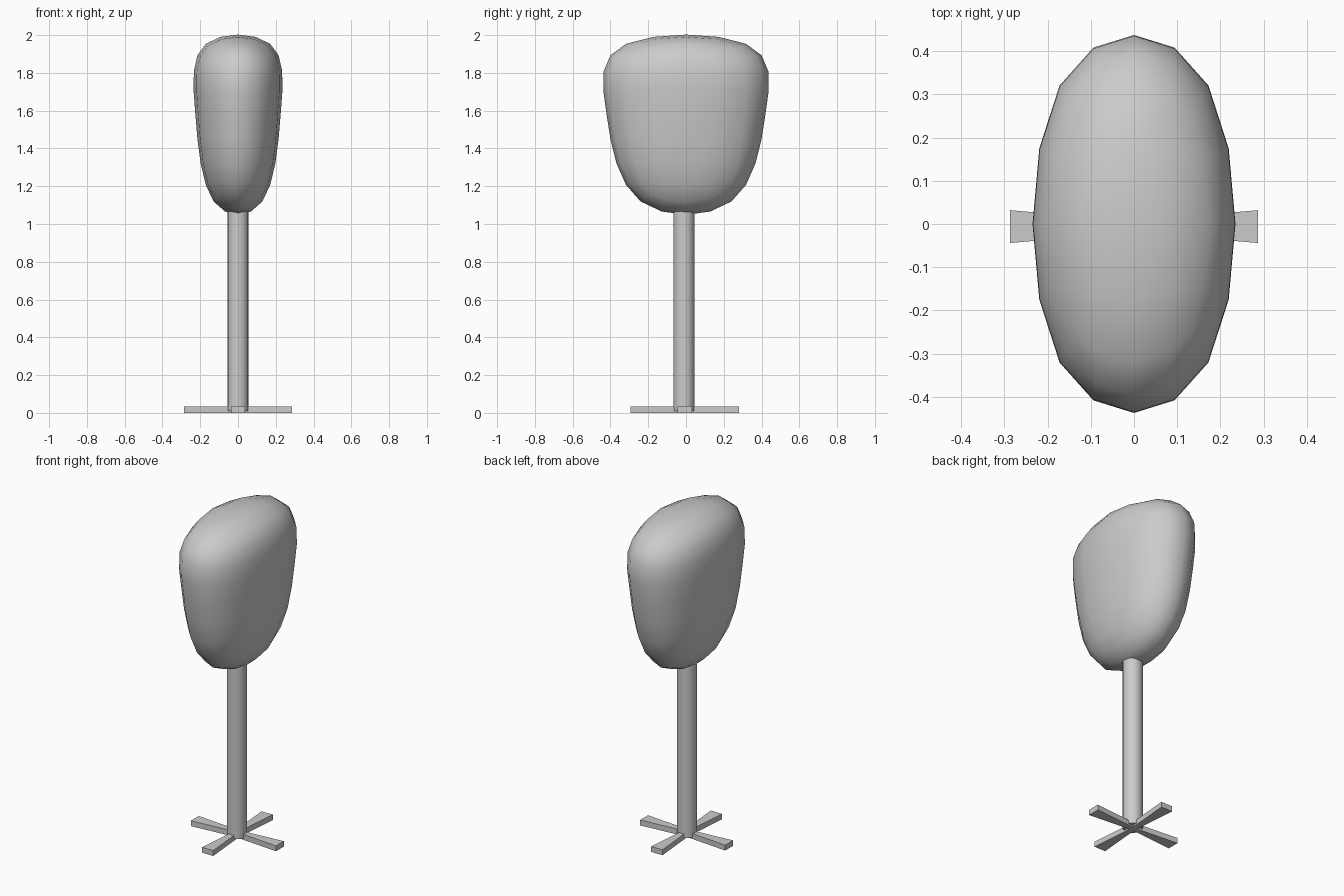
import bpy, bmesh, math

if "Cube" in bpy.data.objects:
    bpy.data.objects.remove(bpy.data.objects["Cube"])

def mesh_object(name, bm):
    bmesh.ops.recalc_face_normals(bm, faces=bm.faces)
    me = bpy.data.meshes.new(name)
    bm.to_mesh(me)
    bm.free()
    ob = bpy.data.objects.new(name, me)
    bpy.context.collection.objects.link(ob)
    return ob

# Crown: three-level tapered box cage, rounded by subdivision
bm = bmesh.new()
rings = []
for half, z in [(0.345, 1.012), (0.46, 1.612), (0.505, 2.028)]:
    rings.append([bm.verts.new((sx * half * 0.537, sy * half, z))
                  for sx, sy in [(-1, -1), (1, -1), (1, 1), (-1, 1)]])
for a, b in zip(rings, rings[1:]):
    for i in range(4):
        j = (i + 1) % 4
        bm.faces.new((a[i], a[j], b[j], b[i]))
bm.faces.new(rings[0][::-1])
bm.faces.new(rings[-1])
crown = mesh_object("crown", bm)
sub = crown.modifiers.new("rounding", 'SUBSURF')
sub.levels = sub.render_levels = 2
sub.use_limit_surface = False
for p in crown.data.polygons:
    p.use_smooth = True

# Trunk
bpy.ops.mesh.primitive_cylinder_add(vertices=16, radius=0.056, depth=1.09,
                                    location=(0, -0.011, 0.555))
trunk = bpy.context.object
trunk.name = "trunk"
bpy.ops.object.shade_smooth_by_angle(angle=math.radians(40))

# Four feet, each widening outwards from the trunk
for k in range(4):
    bm = bmesh.new()
    base = bm.faces.new([bm.verts.new(p) for p in
                         [(0, -0.013, 0), (0.287, -0.038, 0), (0.287, 0.038, 0), (0, 0.013, 0)]])
    top = bmesh.ops.extrude_face_region(bm, geom=[base], use_keep_orig=True)
    for v in top["geom"]:
        if isinstance(v, bmesh.types.BMVert):
            v.co.z += 0.033
    foot = mesh_object(f"foot_{k + 1}", bm)
    foot.location = (0, -0.006, 0)
    foot.rotation_euler.z = k * math.pi / 2
